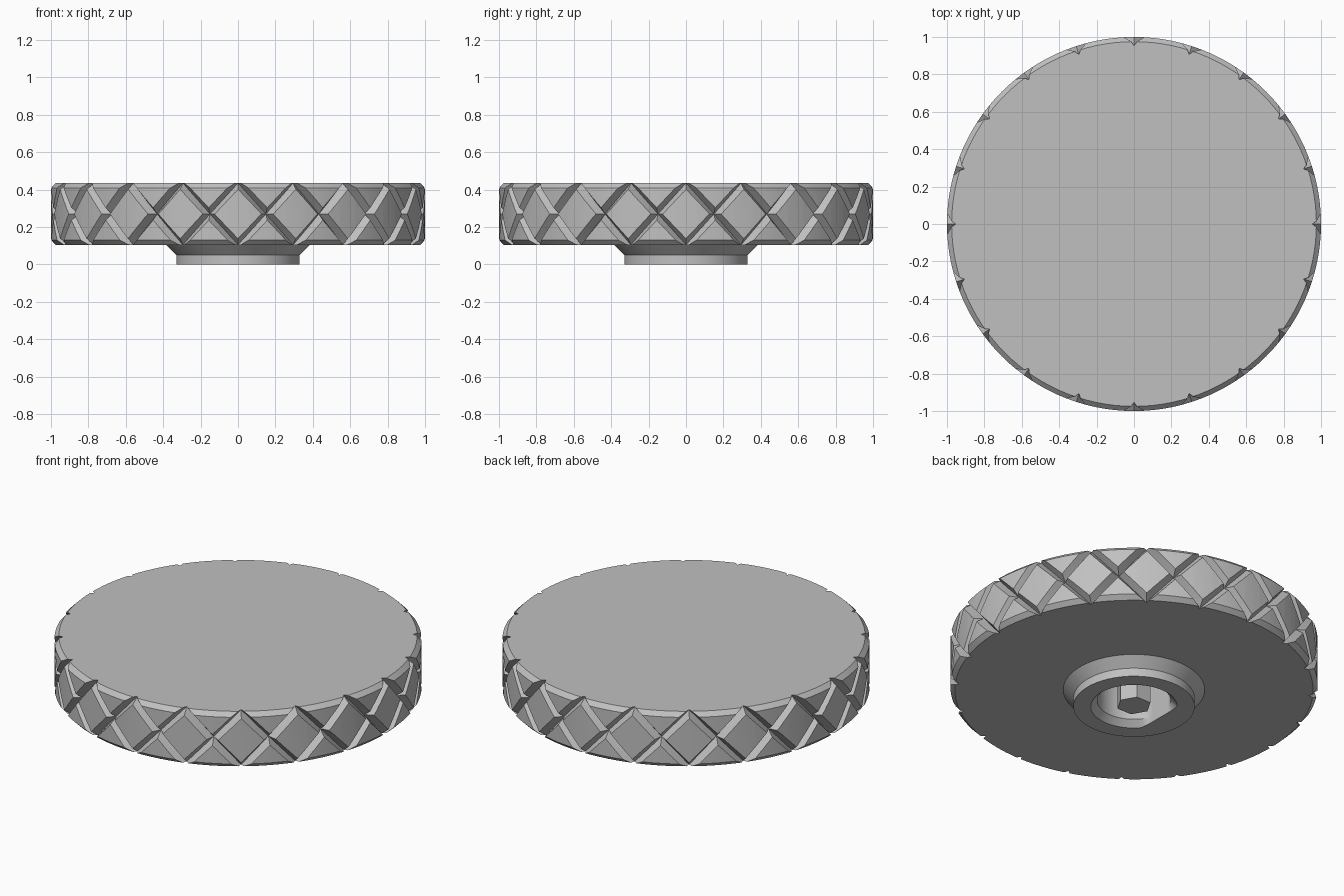
import bpy
import bmesh
from math import sin, cos, radians, pi

cube = bpy.data.objects.get("Cube")
if cube:
    bpy.data.objects.remove(cube, do_unlink=True)

SEGMENTS = 120
GROOVES = 20
RIM_BOTTOM, RIM_TOP = 0.105, 0.435

grey = bpy.data.materials.new("light_grey")
grey.use_nodes = True
grey.diffuse_color = (0.53, 0.53, 0.53, 1)
grey.node_tree.nodes["Principled BSDF"].inputs["Base Color"].default_value = grey.diffuse_color


def loft(bm, rings):
    """Skin a row of equal point rings and close both ends."""
    rows = [[bm.verts.new(p) for p in ring] for ring in rings]
    n = len(rows[0])
    for low, high in zip(rows, rows[1:]):
        for i in range(n):
            j = (i + 1) % n
            bm.faces.new((low[i], low[j], high[j], high[i]))
    bm.faces.new(rows[0][::-1])
    bm.faces.new(rows[-1])


def finish(name, bm):
    bmesh.ops.recalc_face_normals(bm, faces=bm.faces[:])
    mesh = bpy.data.meshes.new(name)
    bm.to_mesh(mesh)
    bm.free()
    mesh.materials.append(grey)
    obj = bpy.data.objects.new(name, mesh)
    bpy.context.collection.objects.link(obj)
    return obj


def turned(name, profile, sides=SEGMENTS, flat=-9):
    """Turn (radius, height) points about z; flat cuts a D side at that x."""
    bm = bmesh.new()
    angles = [2 * pi * i / sides for i in range(sides)]
    loft(bm, [[(max(r * cos(a), flat), r * sin(a), z) for a in angles]
              for r, z in profile])
    return finish(name, bm)


def groove_set(name, hand):
    """V-shaped helical cutters all the way round, leaning one way."""
    bm = bmesh.new()
    floor, outer, half = 0.953, 1.03, 0.05
    steps = 10
    pitch = 2 * pi / GROOVES
    for g in range(GROOVES):
        rings = []
        for s in range(steps + 1):
            z = RIM_BOTTOM - 0.02 + (RIM_TOP - RIM_BOTTOM + 0.04) * s / steps
            a = g * pitch + hand * pitch * (z - RIM_BOTTOM) / (RIM_TOP - RIM_BOTTOM)
            rings.append([(r * cos(a + d), r * sin(a + d), z)
                          for r, d in ((floor, 0), (outer, half), (outer, -half))])
        loft(bm, rings)
    return finish(name, bm)


def cut(target, cutter):
    cutter.hide_render = True
    mod = target.modifiers.new("cut", "BOOLEAN")
    mod.operation = "DIFFERENCE"
    mod.solver = "EXACT"
    mod.object = cutter
    bpy.context.view_layer.objects.active = target
    bpy.ops.object.modifier_apply(modifier=mod.name)
    bpy.data.objects.remove(cutter, do_unlink=True)


def smooth(obj):
    bpy.ops.object.select_all(action="DESELECT")
    obj.select_set(True)
    bpy.context.view_layer.objects.active = obj
    bpy.ops.object.shade_smooth_by_angle(angle=radians(20))


# Chamfered disc with its flared hub below
knob = turned("knob_body", [
    (0.33, 0), (0.33, 0.05), (0.385, RIM_BOTTOM),
    (0.975, RIM_BOTTOM), (1, RIM_BOTTOM + 0.025),
    (1, RIM_TOP - 0.025), (0.975, RIM_TOP)])

# Crossed grip grooves
cut(knob, groove_set("right_grooves", 1))
cut(knob, groove_set("left_grooves", -1))

# Chamfered D-shaped bore
cut(knob, turned("bore", [(0.245, -0.01), (0.2, 0.035), (0.2, 0.28)], flat=-0.185))
smooth(knob)

# Six-sided post inside the bore
turned("centre_post", [(0.095, 0.005), (0.095, 0.285)], sides=6)
